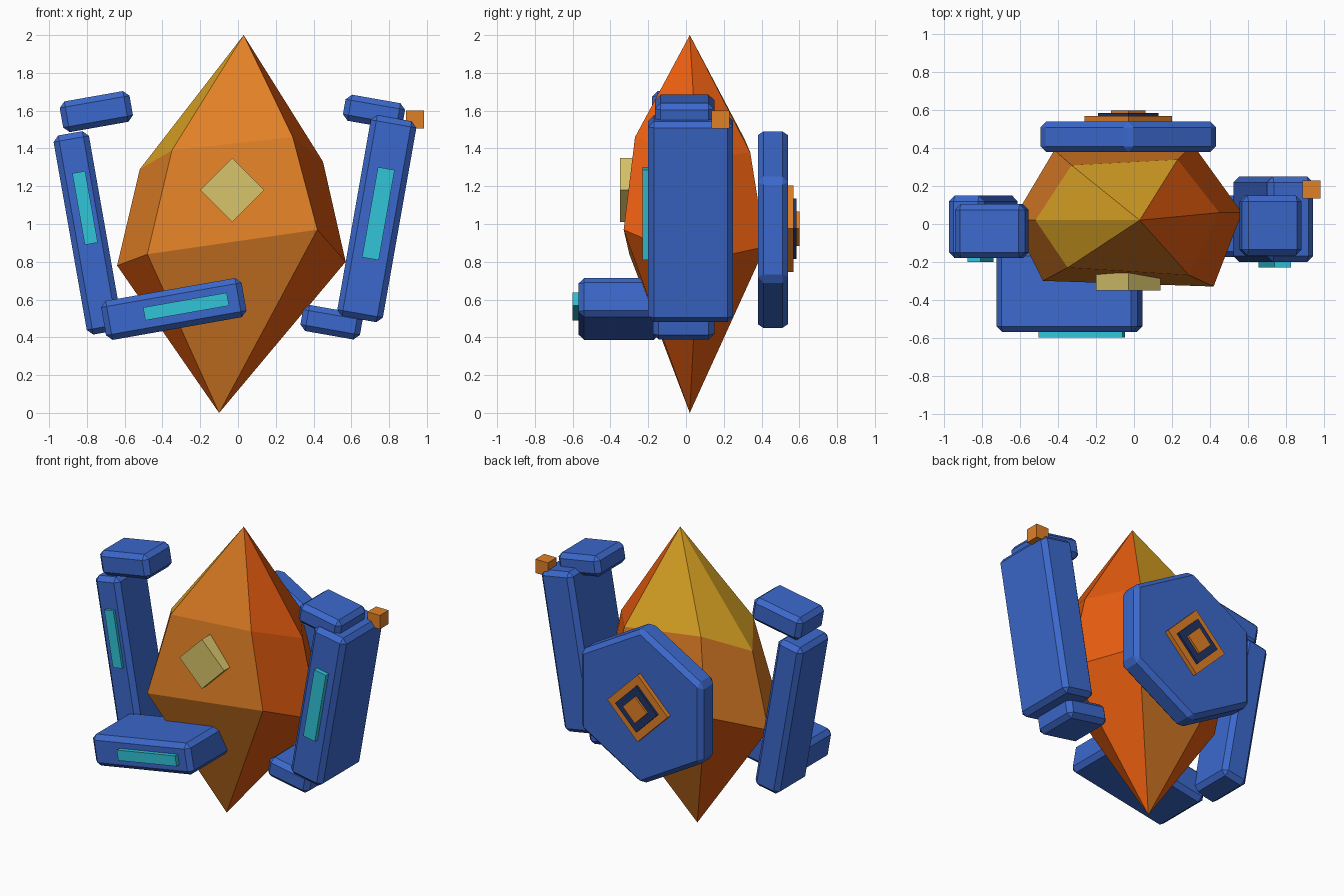
import bpy, bmesh, math
from mathutils import Matrix

if "Cube" in bpy.data.objects:
    bpy.data.objects.remove(bpy.data.objects["Cube"])


def material(name, srgb):
    m = bpy.data.materials.new(name)
    lin = [c / 12.92 if c <= 0.04045 else ((c + 0.055) / 1.055) ** 2.4 for c in srgb]
    m.diffuse_color = (*lin, 1)
    m.use_nodes = True
    m.node_tree.nodes["Principled BSDF"].inputs["Base Color"].default_value = m.diffuse_color
    return m


BLUE = material("blue", (0.235, 0.41, 0.80))
NAVY = material("navy", (0.13, 0.20, 0.40))
ORANGE = material("orange", (0.88, 0.50, 0.15))
RED = material("red_orange", (0.90, 0.36, 0.06))
GOLD = material("gold", (0.86, 0.64, 0.14))
PALE = material("pale_yellow", (0.85, 0.77, 0.42))
TEAL = material("teal", (0.19, 0.77, 0.85))


def finish(name, bm, mats, bevel=0):
    bmesh.ops.recalc_face_normals(bm, faces=bm.faces)
    me = bpy.data.meshes.new(name)
    bm.to_mesh(me)
    bm.free()
    for m in mats:
        me.materials.append(m)
    ob = bpy.data.objects.new(name, me)
    bpy.context.collection.objects.link(ob)
    if bevel:
        mod = ob.modifiers.new("chamfer", 'BEVEL')
        mod.width = bevel
        mod.segments = 1
    return ob


def box(name, x, z, w, h, y0, y1, tilt, mat, bevel=0):
    """Box centred at x, z, spanning y0 to y1, turned about the y axis."""
    bm = bmesh.new()
    m = (Matrix.Translation((x, (y0 + y1) / 2, z))
         @ Matrix.Rotation(math.radians(tilt), 4, 'Y')
         @ Matrix.Diagonal((w, y1 - y0, h, 1)))
    bmesh.ops.create_cube(bm, size=1, matrix=m)
    return finish(name, bm, [mat], bevel)


def plate(name, sides, x, z, r, y0, y1, mat, bevel=0):
    """Regular polygon with a corner upwards, extruded along y."""
    bm = bmesh.new()
    ring = []
    for y in (y0, y1):
        ring.append([bm.verts.new((x + r * math.sin(math.tau * k / sides), y,
                                   z + r * math.cos(math.tau * k / sides)))
                     for k in range(sides)])
    a, b = ring
    bm.faces.new(a)
    bm.faces.new(b)
    for k in range(sides):
        n = (k + 1) % sides
        bm.faces.new((a[k], a[n], b[n], b[k]))
    return finish(name, bm, [mat], bevel)


# Crystal: two uneven six-sided rings between a top and a bottom point
UPPER = [(-.35, -.23, 1.39), (.29, -.27, 1.46), (.45, .06, 1.33),
         (.23, .34, 1.38), (-.33, .31, 1.45), (-.52, .02, 1.29)]
LOWER = [(-.48, -.30, .84), (.42, -.33, .97), (.57, .06, .80),
         (.31, .42, .88), (-.42, .39, .95), (-.64, .02, .78)]
bm = bmesh.new()
top = bm.verts.new((.03, .02, 2))
bottom = bm.verts.new((-.10, .02, 0))
up = [bm.verts.new(p) for p in UPPER]
lo = [bm.verts.new(p) for p in LOWER]
# facet colours, front then anticlockwise: 0 orange, 1 red orange, 2 gold
for k in range(6):
    n = (k + 1) % 6
    bm.faces.new((top, up[k], up[n])).material_index = (0, 1, 1, 2, 2, 2)[k]
    bm.faces.new((up[k], lo[k], lo[n], up[n])).material_index = (0, 1, 1, 0, 0, 0)[k]
    bm.faces.new((lo[k], bottom, lo[n])).material_index = (0, 1, 1, 0, 1, 1)[k]
finish("crystal_body", bm, [ORANGE, RED, GOLD])

# Diamond gem on the chest
plate("chest_gem", 4, -.03, 1.18, .17, -.35, -.22, PALE)

# Left arm: upper block, long slab, forward-reaching lower block
C = 0.03
box("left_shoulder", -.75, 1.595, .375, .165, -.18, .105, -10, BLUE, C)
box("left_arm", -.795, .953, .19, 1.07, -.18, .15, -10, BLUE, C)
box("left_forearm", -.34, .55, .755, .21, -.57, -.14, -10, BLUE, C)
box("left_arm_light", -.81, 1.085, .07, .385, -.20, -.17, -10, TEAL)
box("left_forearm_light", -.275, .563, .45, .07, -.60, -.56, -10, TEAL)

# Right arm: slab with a small block at each end and a cube on the outside
box("right_shoulder", .72, 1.593, .32, .14, -.165, .15, 10, BLUE, C)
box("right_arm", .735, 1.028, .245, 1.08, -.20, .25, 10, BLUE, C)
box("right_hand", .495, .48, .32, .14, -.175, .15, 10, BLUE, C)
box("right_arm_light", .743, 1.055, .09, .485, -.23, -.19, 10, TEAL)
box("shoulder_cube", .937, 1.553, .095, .095, .135, .23, 0, ORANGE)

# Hexagonal back shield with a stepped diamond emblem
plate("back_shield", 6, -.03, .97, .535, .38, .54, BLUE, C)
for name, r, y, mat in (("emblem_base", .23, .57, ORANGE),
                        ("emblem_ring", .16, .585, NAVY),
                        ("emblem_core", .092, .60, ORANGE)):
    plate(name, 4, -.03, .975, r, .53, y, mat)
